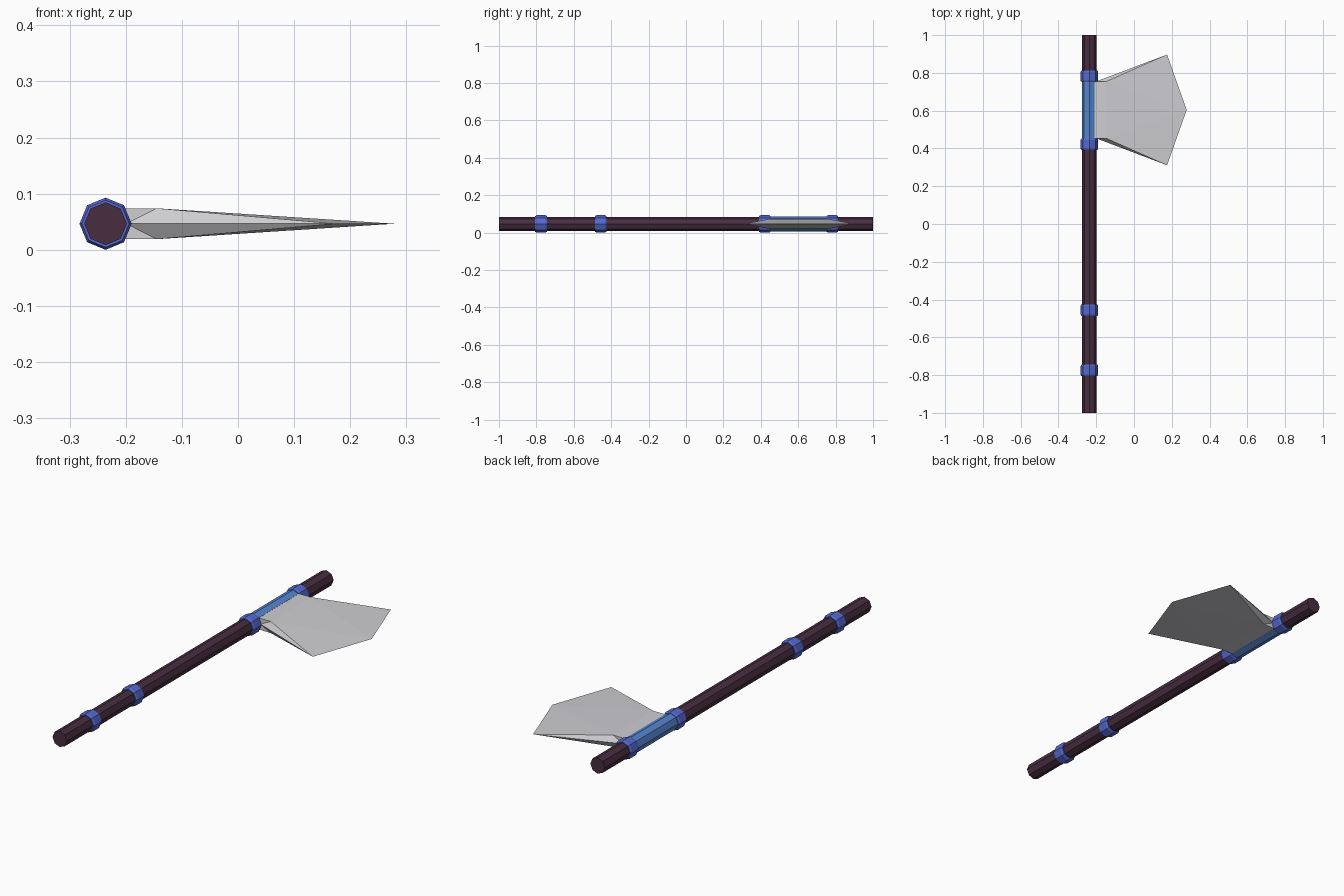
import bpy, bmesh, math

if "Cube" in bpy.data.objects:
    bpy.data.objects.remove(bpy.data.objects["Cube"])

CX, CZ = -0.236, 0.0465   # shaft axis
SIDES = 8


def material(name, rgb):
    m = bpy.data.materials.new(name)
    m.diffuse_color = (*rgb, 1)
    m.use_nodes = True
    m.node_tree.nodes["Principled BSDF"].inputs["Base Color"].default_value = m.diffuse_color
    return m


WOOD = material("dark wood", (0.065, 0.027, 0.053))
BAND = material("band blue", (0.09, 0.14, 0.62))
SLEEVE = material("sleeve blue", (0.09, 0.23, 0.62))
STEEL = material("steel", (0.62, 0.62, 0.65))


def finish(name, bm, mat):
    bmesh.ops.recalc_face_normals(bm, faces=bm.faces)
    me = bpy.data.meshes.new(name)
    bm.to_mesh(me)
    bm.free()
    me.materials.append(mat)
    ob = bpy.data.objects.new(name, me)
    bpy.context.collection.objects.link(ob)


def lathe(name, profile, mat):
    """Octagonal solid along y from (y, radius) pairs."""
    bm = bmesh.new()
    rings = []
    for y, r in profile:
        rings.append([bm.verts.new((CX + r * math.cos(a), y, CZ + r * math.sin(a)))
                      for a in (2 * math.pi * i / SIDES for i in range(SIDES))])
    for p, q in zip(rings, rings[1:]):
        for i in range(SIDES):
            j = (i + 1) % SIDES
            bm.faces.new((p[i], p[j], q[j], q[i]))
    bm.faces.new(rings[0])
    bm.faces.new(rings[-1])
    finish(name, bm, mat)


# Shaft, sleeve behind the blade, and four bands
lathe("shaft", [(-1, 0.038), (1, 0.038)], WOOD)
lathe("sleeve", [(0.42, 0.0395), (0.785, 0.0395)], SLEEVE)
for n, y in enumerate((0.782, 0.422, -0.456, -0.775)):
    lathe(f"band_{n + 1}", [(y - 0.031, 0.042), (y - 0.023, 0.0465),
                            (y + 0.023, 0.0465), (y + 0.031, 0.042)], BAND)

# Blade: thick neck tapering to a sharp three-point edge
MID, NECK, FLARE, T = 0.604, 0.151, 0.293, 0.0275
bm = bmesh.new()
tip = bm.verts.new((0.279, MID, CZ))
root, corner = {}, {}
for s in (-1, 1):
    root[s] = bm.verts.new((-0.199, MID + s * NECK, CZ))
    corner[s] = bm.verts.new((0.175, MID + s * FLARE, CZ))
for up in (-1, 1):
    back, neck = {}, {}
    for s in (-1, 1):
        back[s] = bm.verts.new((-0.211, MID + s * NECK, CZ + up * T))
        neck[s] = bm.verts.new((-0.145, MID + s * NECK, CZ + up * T))
        bm.faces.new((root[s], back[s], neck[s]))
        bm.faces.new((root[s], neck[s], corner[s]))
        bm.faces.new((neck[s], corner[s], tip))
    bm.faces.new((neck[-1], neck[1], tip))
    bm.faces.new((back[-1], back[1], neck[1], neck[-1]))
    bm.faces.new((root[-1], root[1], back[1], back[-1]))
finish("blade", bm, STEEL)
